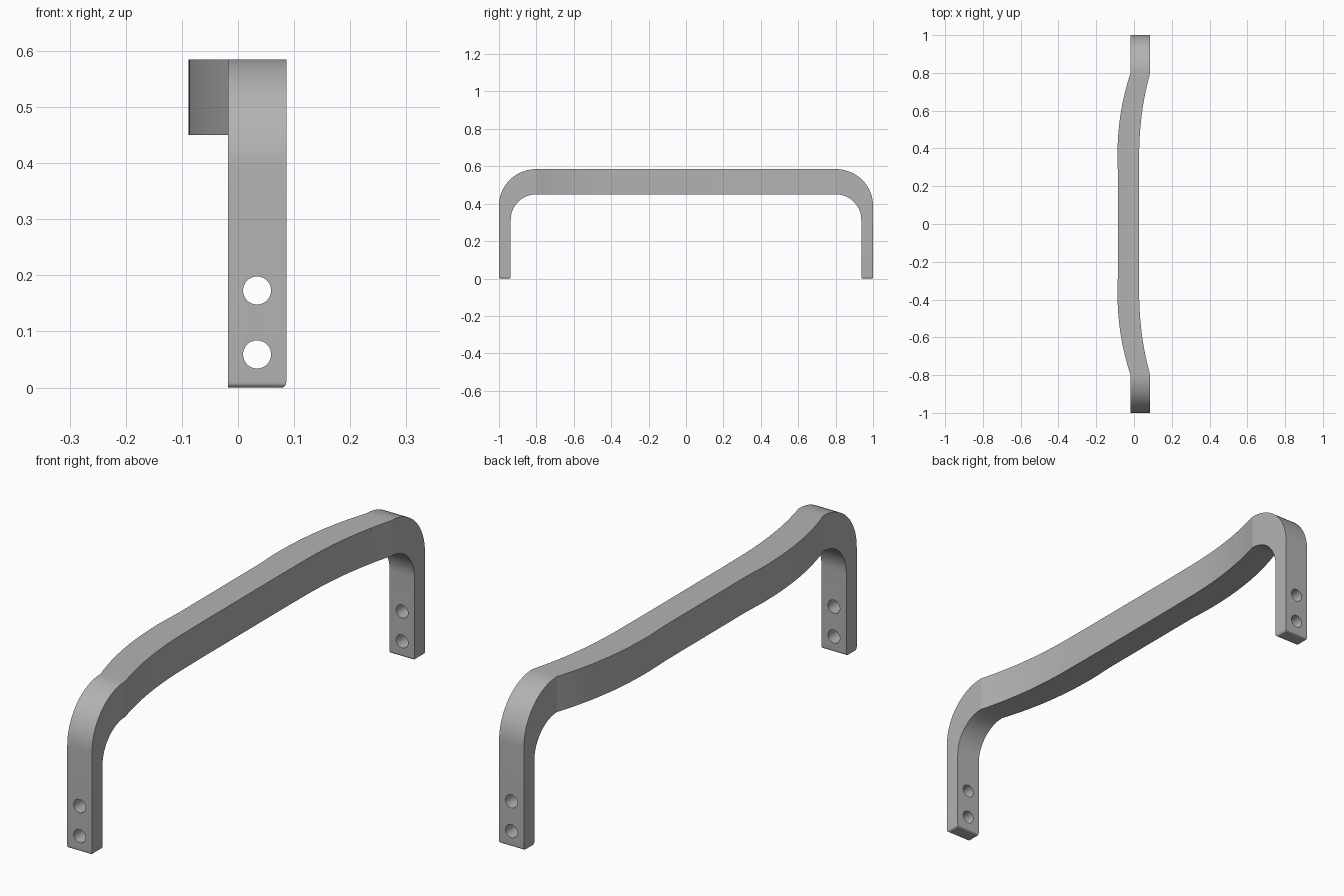
import bpy, bmesh, math

cube = bpy.data.objects.get("Cube")
if cube:
    bpy.data.objects.remove(cube, do_unlink=True)

steel = bpy.data.materials.new("satin_grey")
steel.use_nodes = True
GREY = (0.45, 0.45, 0.45, 1)
steel.diffuse_color = GREY
steel.node_tree.nodes["Principled BSDF"].inputs["Base Color"].default_value = GREY

TOP, UNDER, BEND_Y = 0.585, 0.45, 0.8
LEG_OUT, LEG_IN = 1.0, 0.937
LEFT, RIGHT = 0.086, -0.018
ARC_STEPS, BOW_STEPS = 18, 16


def bow(t, depth):
    """Sideways offset of the grip, levelling out as t goes from 0 to 1."""
    return -depth * (1 - (1 - t) ** 2.2)


# Sections of one half: (outer y, outer z, inner y, inner z, left x, right x)
half = [(LEG_OUT, 0, LEG_IN, 0, LEFT, RIGHT)]
for i in range(ARC_STEPS + 1):
    a = math.pi / 2 * i / ARC_STEPS
    c, s = math.cos(a), math.sin(a)
    half.append((BEND_Y + 0.2 * c, TOP - 0.195 * (1 - s),
                 BEND_Y + (LEG_IN - BEND_Y) * c, UNDER - 0.135 * (1 - s), LEFT, RIGHT))
for i in range(1, BOW_STEPS + 1):
    t = i / BOW_STEPS
    y = BEND_Y - 0.46 * t
    half.append((y, TOP, y, UNDER, LEFT + bow(t, 0.059), RIGHT + bow(t, 0.07)))
half.append((0.24, TOP, 0.24, UNDER, 0.026, -0.084))
mirrored = [(-oy, oz, -iy, iz, l, r) for oy, oz, iy, iz, l, r in reversed(half)]

# Loft the whole handle through its sections
bm = bmesh.new()
rings = []
for oy, oz, iy, iz, l, r in half + mirrored:
    rings.append([bm.verts.new(p) for p in
                  ((l, oy, oz), (r, oy, oz), (r, iy, iz), (l, iy, iz))])
for a, b in zip(rings, rings[1:]):
    for k in range(4):
        n = (k + 1) % 4
        bm.faces.new((a[k], a[n], b[n], b[k]))
bm.faces.new(rings[0])
bm.faces.new(rings[-1])
bmesh.ops.recalc_face_normals(bm, faces=bm.faces)

# Rounded foot edges, leaving the right side square
foot_edges = [e for e in bm.edges
              if all(v.co.z < 0.001 for v in e.verts)
              and not all(v.co.x < 0 for v in e.verts)]
bmesh.ops.bevel(bm, geom=foot_edges, offset=0.009, segments=8,
                profile=0.5, affect='EDGES')
mesh = bpy.data.meshes.new("handle")
bm.to_mesh(mesh)
bm.free()
handle = bpy.data.objects.new("handle", mesh)
bpy.context.collection.objects.link(handle)
mesh.materials.append(steel)

# Screw holes through both legs
for z in (0.059, 0.173):
    bpy.ops.mesh.primitive_cylinder_add(vertices=48, radius=0.025, depth=2.4,
                                        location=(0.034, 0, z),
                                        rotation=(math.pi / 2, 0, 0))
    cutter = bpy.context.object
    cutter.name = "hole_cutter"
    cutter.hide_render = True
    cutter.data.materials.append(steel)
    cut = handle.modifiers.new("screw_holes", 'BOOLEAN')
    cut.object = cutter
    cut.operation = 'DIFFERENCE'
    cut.solver = 'EXACT'
    bpy.ops.object.select_all(action='DESELECT')
    handle.select_set(True)
    bpy.context.view_layer.objects.active = handle
    bpy.ops.object.modifier_apply(modifier=cut.name)
    bpy.data.objects.remove(cutter, do_unlink=True)

bpy.ops.object.shade_smooth_by_angle(angle=math.radians(15))
